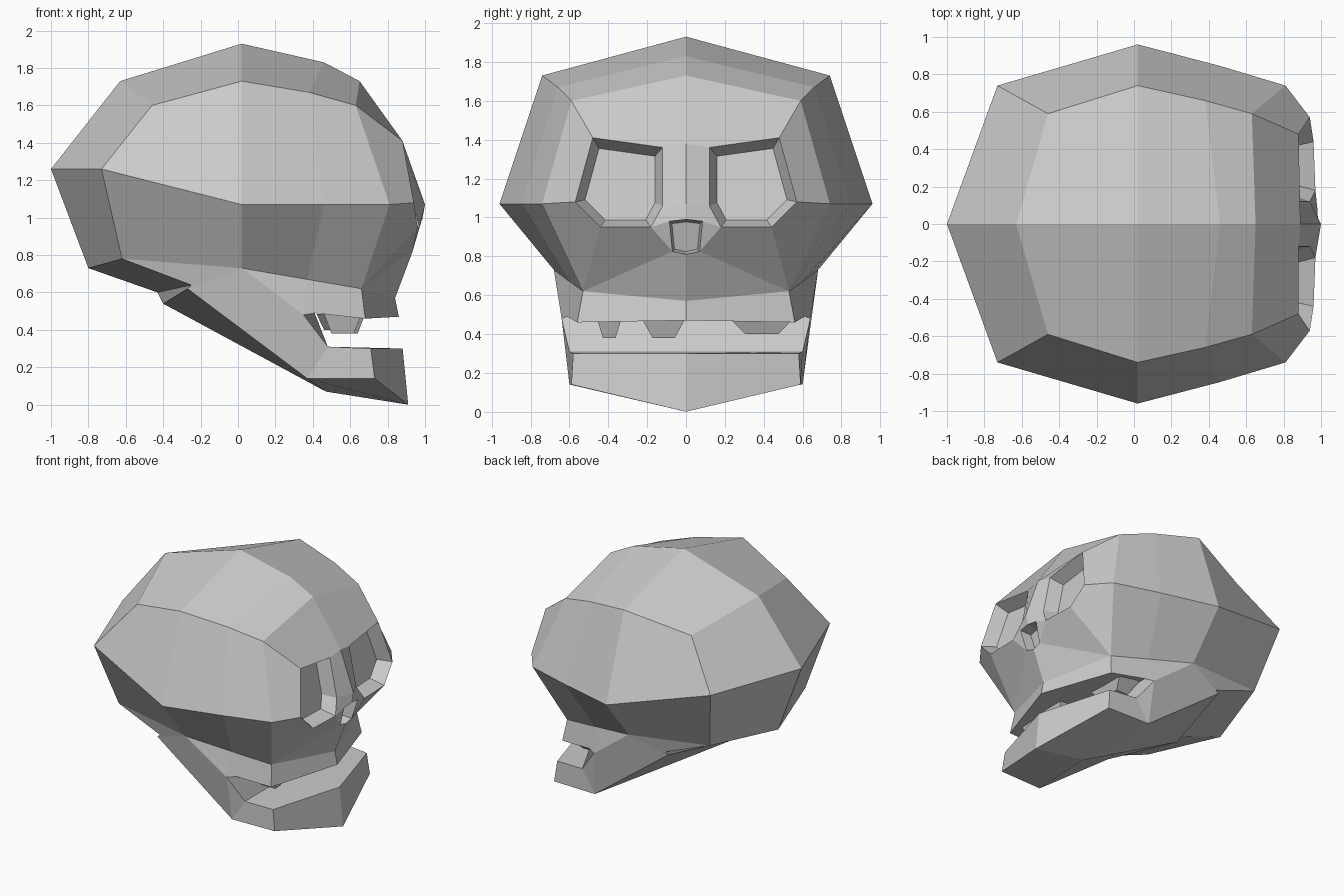
import bpy, bmesh
from mathutils import Vector as V

if "Cube" in bpy.data.objects:
    bpy.data.objects.remove(bpy.data.objects["Cube"])

verts, faces = [], []          # half skull (y >= 0), mirrored at the end


def face(*pts):
    """Add one polygon, sharing coincident corners."""
    ids = []
    for p in pts:
        p = V(p)
        for i, q in enumerate(verts):
            if (q - p).length < 1e-4:
                break
        else:
            i = len(verts)
            verts.append(p)
        ids.append(i)
    faces.append(ids)


def pocket(rim, depth, scale, on_axis=False):
    """Sunken socket behind a rim."""
    rim = [V(p) for p in rim]
    c = sum(rim, V()) / len(rim)
    if on_axis:
        c.y = 0
    inner = [c + (p - c) * scale - V((depth, 0, 0)) for p in rim]
    n = len(rim)
    for i in range(n - 1 if on_axis else n):
        j = (i + 1) % n
        face(rim[i], rim[j], inner[j], inner[i])
    face(*inner)


# Cranium stations, back to front: crown, upper, widest, lower
stations = [
    [(-.63, 0, 1.73), (-.46, .59, 1.60), (-.73, .74, 1.26), (-.62, .59, .78)],
    [(.02, 0, 1.93), (.02, .74, 1.73), (.02, .96, 1.07), (.02, .68, .73)],
    [(.46, 0, 1.83), (.38, .66, 1.67), (.46, .845, 1.07), (.37, .60, .67)],
    [(.65, 0, 1.73), (.63, .59, 1.60), (.81, .74, 1.07), (.66, .53, .62)],
]
for a, b in zip(stations, stations[1:]):
    for i in range(3):
        face(a[i], b[i], b[i + 1], a[i + 1])
(crown_b, upper_b, wide_b, low_b) = stations[0]
(low_m, low_q) = stations[1][3], stations[2][3]
(crown, upper, wide, low) = stations[3]

# Back of head
back, nape = (-1, 0, 1.26), (-.8, 0, .73)
face(crown_b, upper_b, wide_b, back)
face(back, wide_b, low_b, nape)

# Eye socket
eye = [(.88, .12, 1.36), (.88, .48, 1.41), (.94, .57, 1.08),
       (.96, .44, .95), (.97, .18, .95), (.94, .12, 1.06)]
eb, ea, ef, ee, ed, ec = eye
pocket(eye, .10, .80)

# Nose opening
nose = [(.985, 0, .99), (.98, .085, .98), (.935, .07, .825), (.93, 0, .81)]
pocket(nose, .08, .85, True)

# Forehead, bridge and cheeks
brow, tip, lip = (.89, 0, 1.38), (1, 0, 1.07), (.84, 0, .57)
face(crown, upper, ea, eb, brow)
face(brow, eb, ec, tip)
face(upper, wide, ef, ea)
face(wide, low, ee, ef)
face(tip, ec, ed, nose[1], nose[0])
face(low, nose[2], ed, ee)
face(ed, nose[2], nose[1])
face(low, lip, nose[3], nose[2])

# Upper jaw and palate
gum, gum_f = (.68, .56, .46), (.86, 0, .47)
m1, m2, roof = (.35, .64, .48), (.41, .61, .49), (.41, 0, .49)
face(low, lip, gum_f, gum)
face(low_m, low_q, m1)
face(low_q, low, gum, m2, m1)
face(gum, gum_f, roof, m2)

# Lower jaw: side, mouth floor, front and underside
b25, j27, j37 = (-.25, .61, .64), (-.27, .61, .62), (.37, .60, .14)
j48, t71, c73 = (.48, .60, .31), (.71, .58, .30), (.73, .59, .14)
floor, top_f, chin = (.48, 0, .31), (.88, 0, .30), (.91, 0, 0)
under, step_d, step_u = (.47, 0, .07), (-.40, 0, .54), (-.43, 0, .60)
face(low_b, low_m, j27, b25)
face(low_m, m1, j37, j27)
face(m1, j48, j37)
face(j48, t71, c73, j37)
face(m1, m2, roof, floor, j48)
face(j48, floor, top_f, t71)
face(t71, top_f, chin, c73)
face(c73, chin, under, j37)
face(j37, under, step_d, j27)
face(j27, step_d, step_u, b25)
face(b25, step_u, nape, low_b)


def make_object(name, vs, fs, mirror=False):
    bm = bmesh.new()
    bv = [bm.verts.new(v) for v in vs]
    for f in fs:
        bm.faces.new([bv[i] for i in f])
    if mirror:
        mv = [bm.verts.new((v[0], -v[1], v[2])) for v in vs]
        for f in fs:
            bm.faces.new([mv[i] for i in reversed(f)])
        # drop the eye-independent centre wall if one was closed, then weld
        bmesh.ops.remove_doubles(bm, verts=bm.verts[:], dist=1e-4)
    bmesh.ops.recalc_face_normals(bm, faces=bm.faces[:])
    me = bpy.data.meshes.new(name)
    bm.to_mesh(me)
    bm.free()
    ob = bpy.data.objects.new(name, me)
    bpy.context.collection.objects.link(ob)
    return ob


make_object("skull", verts, faces, True)

# Teeth: tapered blocks under the palate (y range, x range, bottom)
BOX = [(0, 1, 2, 3), (4, 5, 6, 7), (0, 1, 5, 4), (1, 2, 6, 5), (2, 3, 7, 6), (3, 0, 4, 7)]
for k, (y0, y1, x0, x1, z) in enumerate([(-.46, -.33, .46, .66, .38),
                                         (-.23, 0, .52, .68, .38),
                                         (.22, .56, .42, .60, .40)]):
    t = (y1 - y0) * .25
    ring = [(x0, y0), (x1, y0), (x1, y1), (x0, y1)]
    tip_ring = [(x0 + .04, y0 + t), (x1 - .04, y0 + t), (x1 - .04, y1 - t), (x0 + .04, y1 - t)]
    make_object(f"tooth_{k + 1}", [(x, y, .485) for x, y in ring]
                + [(x, y, z) for x, y in tip_ring], BOX)
